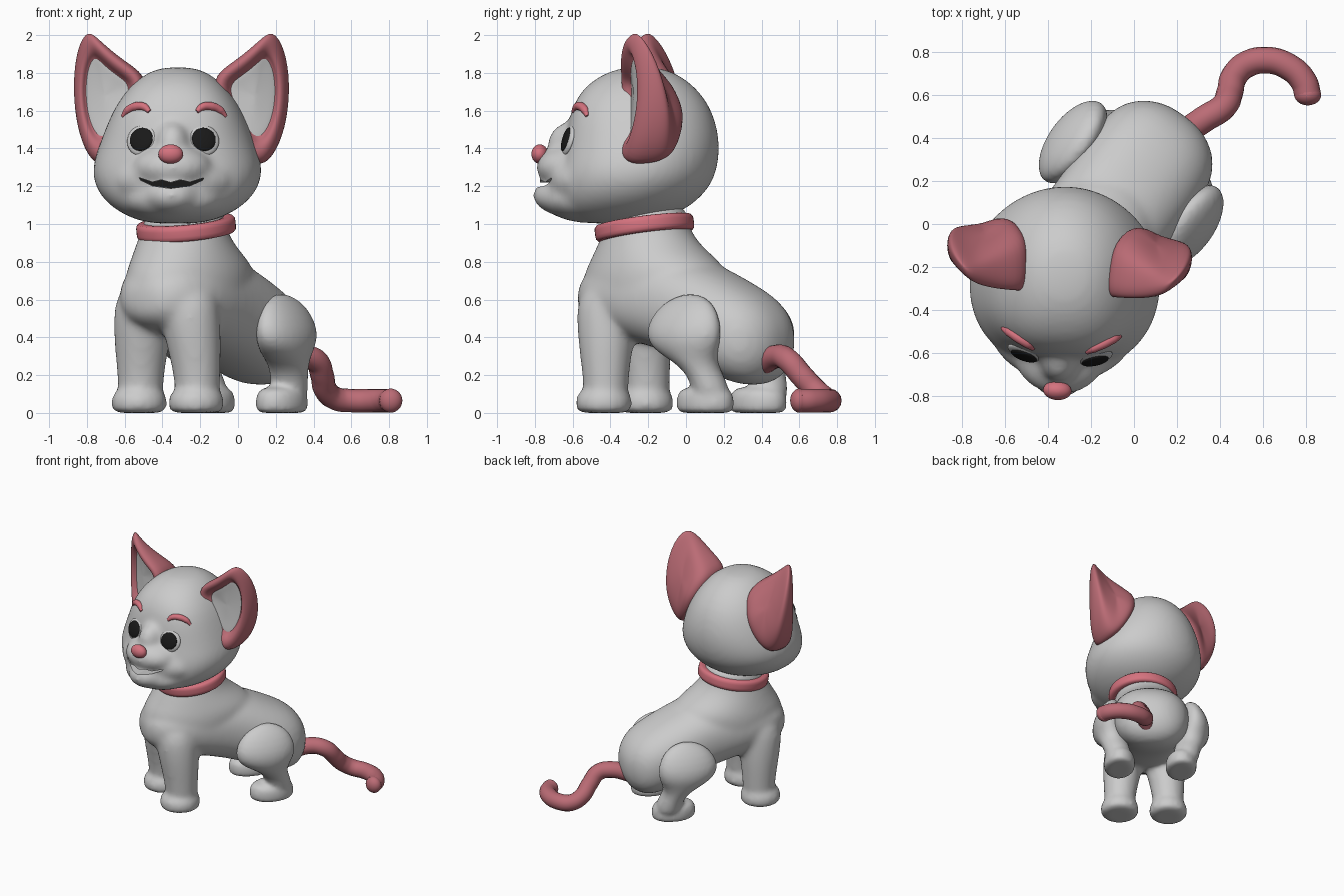
import bpy, bmesh
from math import sin, cos, pi, radians, hypot, copysign
from mathutils import Matrix, Vector
from mathutils.bvhtree import BVHTree

if "Cube" in bpy.data.objects:
    bpy.data.objects.remove(bpy.data.objects["Cube"])

# Body and head each have their own turned local frame
BODY = Matrix.Translation((-0.365, -0.315, 0)) @ Matrix.Rotation(radians(-36), 4, 'Z')
HEAD = Matrix.Translation((-0.32, -0.25, 0)) @ Matrix.Rotation(radians(-4), 4, 'Z')


def material(name, rgb):
    m = bpy.data.materials.new(name)
    m.diffuse_color = (*rgb, 1)
    m.use_nodes = True
    m.node_tree.nodes["Principled BSDF"].inputs["Base Color"].default_value = m.diffuse_color
    return m


PINK = material("pink", (0.5, 0.15, 0.18))
ROSE = material("rose", (0.66, 0.17, 0.21))
BLACK = material("black", (0.01, 0.01, 0.01))


def build(name, lofts, frame, mat=None, subsurf=1, voxel=0, smooth=8):
    """Each loft is a list of point rings, skinned and capped; a voxel size fuses them."""
    bm = bmesh.new()
    for rings in lofts:
        vs = [[bm.verts.new(frame @ Vector(p)) for p in r] for r in rings]
        n = len(vs[0])
        for a, b in zip(vs, vs[1:]):
            for i in range(n):
                j = (i + 1) % n
                bm.faces.new((a[i], a[j], b[j], b[i]))
        bm.faces.new(vs[0][::-1])
        bm.faces.new(vs[-1])
    bmesh.ops.recalc_face_normals(bm, faces=bm.faces)
    me = bpy.data.meshes.new(name)
    bm.to_mesh(me)
    bm.free()
    for p in me.polygons:
        p.use_smooth = subsurf > 0
    ob = bpy.data.objects.new(name, me)
    bpy.context.collection.objects.link(ob)
    if mat:
        me.materials.append(mat)
    if subsurf:
        s = ob.modifiers.new("subsurf", 'SUBSURF')
        s.levels = s.render_levels = subsurf
    if voxel:
        r = ob.modifiers.new("fuse", 'REMESH')
        r.mode, r.voxel_size, r.use_smooth_shade = 'VOXEL', voxel, True
        s = ob.modifiers.new("smooth", 'SMOOTH')
        s.factor, s.iterations = 0.5, smooth
    return ob


ANG = [2 * pi * i / 24 for i in range(24)]


def power(v, e):
    return copysign(abs(v) ** e, v)


def ring_z(z, x, y, rx, ry, e=1):
    """Horizontal ellipse; e below 1 makes its front half squarer."""
    return [(x + rx * power(cos(a), e if sin(a) < 0 else 1),
             y + ry * power(sin(a), e if sin(a) < 0 else 1), z) for a in ANG]


def ring_y(y, top, bottom, rx):
    c, rz = (top + bottom) / 2, (top - bottom) / 2
    return [(rx * power(cos(a), .87), y, c + rz * power(sin(a), .87)) for a in ANG]


def egg(c, r, n=9):
    ph = [0.12] + [pi * k / n for k in range(1, n)] + [pi - 0.12]
    return [ring_z(c[2] - r[2] * cos(p), c[0], c[1], r[0] * sin(p), r[1] * sin(p)) for p in ph]


def foot(x, y, rx, ry, h):
    return [ring_z(z, x, y, rx * s, ry * s) for z, s in
            ((0, .5), (0, .9), (.012, 1), (.05, 1.03), (h * .75, 1.01), (h, .82), (h + .01, .4))]


def tube(name, pts, r, mat, radii=None):
    cu = bpy.data.curves.new(name, 'CURVE')
    cu.dimensions = '3D'
    cu.bevel_depth, cu.bevel_resolution, cu.resolution_u = r, 6, 8
    cu.use_fill_caps = True
    sp = cu.splines.new('BEZIER')
    sp.bezier_points.add(len(pts) - 1)
    for i, (bp, p) in enumerate(zip(sp.bezier_points, pts)):
        bp.co = p
        bp.handle_left_type = bp.handle_right_type = 'AUTO'
        bp.radius = radii[i] if radii else 1
    cu.materials.append(mat)
    ob = bpy.data.objects.new(name, cu)
    bpy.context.collection.objects.link(ob)
    return ob


# Torso, neck and front legs fused into one body
torso = [ring_y(*s) for s in (
    (-.245, .64, .56, .05), (-.23, .71, .50, .14), (-.15, .78, .44, .23), (0, .84, .40, .29),
    (.15, .87, .36, .305), (.35, .86, .31, .30), (.53, .80, .24, .30), (.72, .715, .155, .305),
    (.86, .645, .135, .285), (.95, .575, .18, .22), (1.0, .49, .27, .13), (1.015, .42, .34, .05))]
neck = [ring_z(z, 0, (f + b) / 2, r, (b - f) / 2) for z, f, b, r in (
    (.5, -.21, .4, .27), (.62, -.25, .6, .30), (.74, -.23, .62, .30), (.81, -.185, .55, .28),
    (.87, -.15, .46, .26), (.94, -.11, .385, .235), (1.02, -.07, .35, .215), (1.12, -.05, .35, .2))]
body = [torso, neck]
for s in (-1, 1):
    body.append([ring_z(z, s * x, y, r, r) for z, x, y, r in (
        (.74, .10, .03, .12), (.62, .132, -.02, .165), (.5, .153, -.02, .16), (.38, .168, -.012, .148),
        (.26, .18, -.005, .132), (.15, .186, 0, .12), (.05, .187, 0, .12))])
    body.append(foot(s * .187, -.012, .144, .148, .122))
build("body", body, BODY, voxel=.018, smooth=12)

# Hind legs: flat thigh flowing into the shin and foot
for s, dx, side in ((-1, -.02, "left"), (1, 0, "right")):
    thigh = [ring_z(z, s * x + dx, y, rx, ry) for z, x, y, rx, ry in (
        (.63, .28, .625, .02, .04), (.605, .285, .62, .05, .12), (.55, .305, .615, .085, .19),
        (.45, .325, .61, .115, .237), (.37, .325, .612, .118, .22), (.32, .31, .628, .115, .18),
        (.27, .295, .665, .11, .125), (.22, .275, .70, .105, .095), (.14, .255, .735, .1, .098),
        (.05, .245, .74, .1, .1))]
    build("hind_leg_" + side, [thigh, foot(s * .238, .688, .118, .165, .13)], BODY,
          voxel=.016, smooth=6)

# Tail with a rounded end
tube("tail", [(.2, .40, .26), (.33, .49, .3), (.415, .545, .275), (.445, .61, .2), (.465, .685, .12),
              (.52, .74, .075), (.61, .762, .065), (.72, .73, .065), (.79, .66, .065),
              (.808, .6, .065)], .062, PINK)
build("tail_end", [egg((.808, .6, .065), (.064, .05, .064))], Matrix(), PINK)

# Collar: torus with a squarer band section
bpy.ops.mesh.primitive_torus_add(major_radius=.225, minor_radius=.04, major_segments=64,
                                 minor_segments=20)
collar = bpy.context.object
collar.name = "collar"
collar.data.materials.append(ROSE)
for p in collar.data.polygons:
    p.use_smooth = True
for v in collar.data.vertices:
    r = hypot(v.co.x, v.co.y)
    a, b = (r - .225) / .04, v.co.z / .04
    f = (a ** 4 + b ** 4) ** -.25
    k = (.227 + .037 * a * f) / r
    v.co = (v.co.x * k, v.co.y * k, .043 * b * f)
collar.matrix_world = (Matrix.Translation((-.275, -.22, .98)) @ Matrix.Rotation(radians(-36), 4, 'Z')
                       @ Matrix.Rotation(radians(9), 4, 'X'))

# Head: skull with muzzle, jaw, chin and nose bridge
skull = [ring_z(z, 0, (f + b) / 2, rx, (b - f) / 2, e) for z, f, b, rx, e in (
    (1.0, -.25, .0, .08, .9), (1.015, -.34, .09, .2, .9), (1.06, -.42, .22, .30, .9),
    (1.12, -.44, .31, .385, .9), (1.2, -.44, .385, .44, .88), (1.29, -.425, .42, .46, .86),
    (1.4, -.395, .435, .425, .84), (1.52, -.38, .42, .38, .82), (1.64, -.35, .375, .325, .8),
    (1.74, -.28, .29, .245, .85), (1.805, -.17, .19, .16, .9), (1.832, -.07, .09, .07, 1))]
face = [skull, egg((0, -.36, 1.3), (.22, .19, .125)), egg((0, -.335, 1.15), (.18, .235, .12)),
        egg((0, -.34, 1.42), (.1, .15, .13)), egg((0, -.28, 1.23), (.33, .21, .15)),
        egg((0, -.27, 1.13), (.28, .25, .125))]
head = build("head", face, HEAD, voxel=.018, smooth=18)
bpy.context.view_layer.update()
tree = BVHTree.FromObject(head, bpy.context.evaluated_depsgraph_get())


def on_face(x, z):
    """Point of the face surface straight behind (x, z)."""
    return tree.ray_cast(HEAD @ Vector((x, -1.5, z)), HEAD.to_3x3() @ Vector((0, 1, 0)))[0]


# Smiling mouth: cut into the muzzle, with a dark inside
half = [(.172, 1.245), (.1, 1.222), (.05, 1.234)]
low = [(-.165, 1.232), (-.1, 1.202), (0, 1.188), (.1, 1.202), (.165, 1.232)]
smile = half + [(0, 1.22)] + [(-x, z) for x, z in reversed(half)] + low
cutter = build("mouth_cutter", [[[(x, y, z) for x, z in smile] for y in (-.75, -.4)]], HEAD, subsurf=0)
cutter.hide_render = True
cut = head.modifiers.new("mouth", 'BOOLEAN')
cut.operation, cut.object = 'DIFFERENCE', cutter
build("mouth", [[[(x, y, z) for x, z in smile] for y in (-.41, -.36)]], HEAD, BLACK, subsurf=0)

# Nose
build("nose", [egg((0, -.525, 1.37), (.068, .046, .052))], HEAD, ROSE, subsurf=1)

# Ear outline (outward, up), used for cupped shell and inner face
OUT = [(.49, 2.03), (.55, 1.93), (.575, 1.75), (.56, 1.55), (.51, 1.39), (.43, 1.295),
       (.34, 1.37), (.25, 1.54), (.19, 1.68), (.18, 1.79), (.31, 1.87), (.425, 1.97)]


def ear_ring(s, scale, front, back=0):
    pts = []
    for u, z in OUT:
        u, z = .4 + (u - .4) * scale, 1.68 + (z - 1.68) * scale
        depth = .36 * min(1, max(0, 2.04 - z) / .5) ** .7
        depth *= 1 - .6 * min(1, max(0, (u - .3) / .28))
        y = -.065 + 3 * max(0, u - .35) ** 2
        pts.append((s * u + .012, y + front + back * depth, z))
    return pts


for s, side in ((-1, "left"), (1, "right")):
    # Ears
    shell = [(.05, .075, 0), (.4, .07, 0), (.62, .05, 0), (.68, .015, 0), (.8, -.012, 0),
             (.94, -.008, 0), (1.01, .015, .08), (1.01, .02, .3), (.98, .02, .6), (.88, .02, .88),
             (.55, .02, .99), (.1, .02, 1)]
    build("ear_" + side, [[ear_ring(s, *r) for r in shell]], HEAD, PINK, subsurf=2)
    inner = [(.05, .06, 0), (.4, .055, 0), (.67, .04, 0), (.67, .055, 0), (.05, .085, 0)]
    build("ear_inner_" + side, [[ear_ring(s, *r) for r in inner]], HEAD, subsurf=2)

    # Eyes
    out = HEAD.to_3x3() @ Vector((s * .28, -1, .3)).normalized()
    spot = on_face(s * .163, 1.445) - out * .006
    eye = Matrix.Translation(spot) @ out.to_track_quat('Z', 'Y').to_matrix().to_4x4()
    build("eye_" + side, [egg((0, 0, 0), (.088, .088, .026))], eye)
    build("pupil_" + side, [egg((0, 0, .018), (.066, .066, .016))], eye, BLACK)

    # Eyebrows
    arch = [(.125, 1.595), (.155, 1.62), (.2, 1.622), (.245, 1.602), (.275, 1.57)]
    tube("eyebrow_" + side, [on_face(s * x, z) for x, z in arch], .023, ROSE, [.5, .9, 1, .9, .4])
